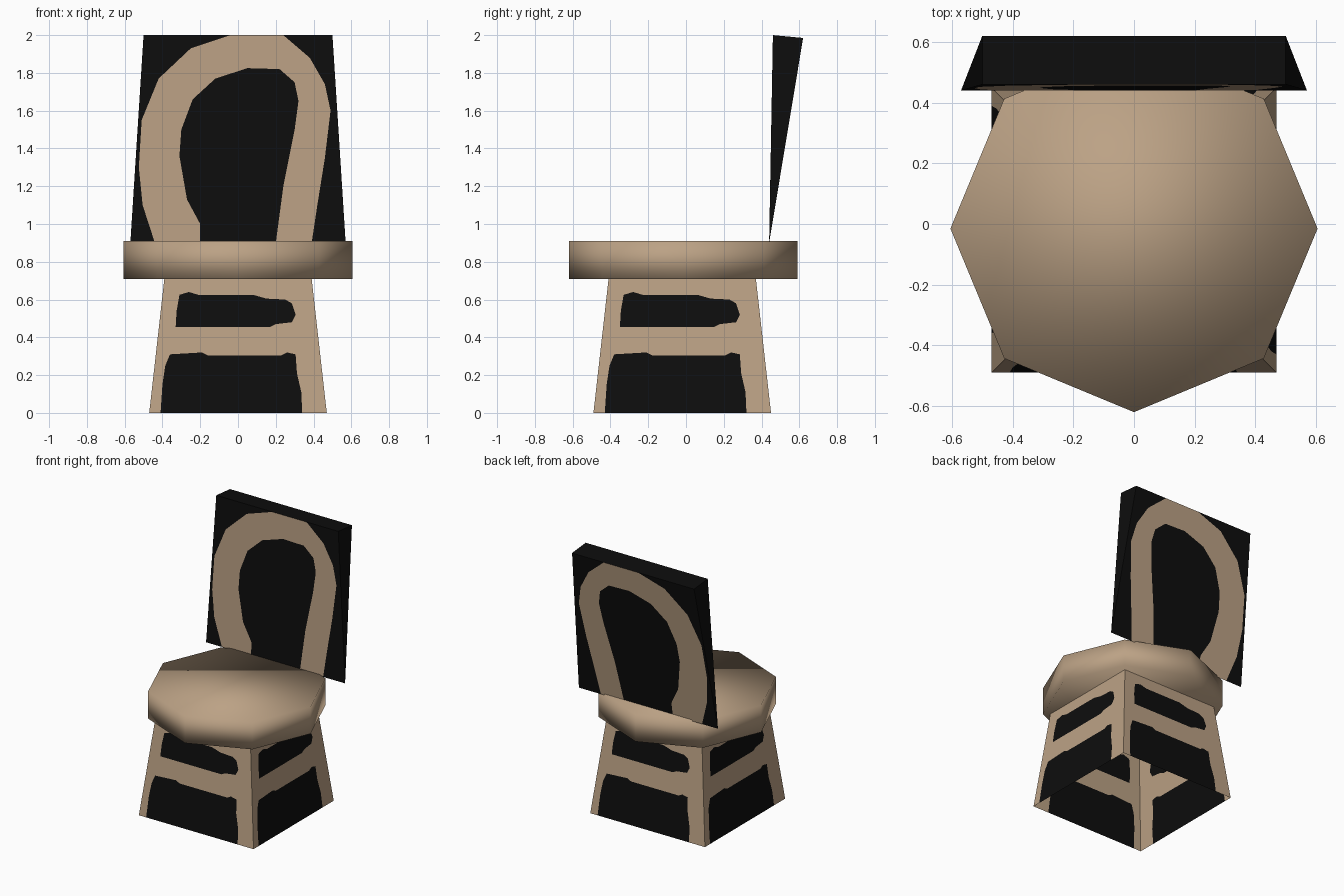
import bpy, bmesh, math
from mathutils import Vector
from mathutils.geometry import delaunay_2d_cdt

if "Cube" in bpy.data.objects:
    bpy.data.objects.remove(bpy.data.objects["Cube"])


def material(name, rgb):
    m = bpy.data.materials.new(name)
    m.diffuse_color = (*rgb, 1.0)
    m.use_nodes = True
    m.node_tree.nodes["Principled BSDF"].inputs["Base Color"].default_value = m.diffuse_color
    return m


TAN = material("tan wood", (0.50, 0.36, 0.235))
BLACK = material("black", (0.004, 0.004, 0.004))


def finish(name, bm, mats, smooth=False):
    me = bpy.data.meshes.new(name)
    for f in bm.faces:
        f.smooth = smooth
    bm.to_mesh(me)
    bm.free()
    for m in mats:
        me.materials.append(m)
    ob = bpy.data.objects.new(name, me)
    bpy.context.collection.objects.link(ob)
    return ob


def cut_panel(bm, outline, shapes, place, base_mat, shape_mat, flip=False):
    """Flat panel with shapes cut into it; place maps 2D (u, v) to 3D."""
    pts, faces = [], []
    for loop in [outline] + shapes:
        faces.append(list(range(len(pts), len(pts) + len(loop))))
        pts += [Vector(p) for p in loop]
    vs, _, fs, _, _, origin = delaunay_2d_cdt(pts, [], faces, 1, 1e-5)
    verts = [bm.verts.new(place(v.x, v.y)) for v in vs]
    for f, src in zip(fs, origin):
        ids = reversed(f) if flip else f
        face = bm.faces.new([verts[i] for i in ids])
        face.material_index = shape_mat if any(s > 0 for s in src) else base_mat


# Base: four sloping walls with dark openings between legs and rails
H = 0.71
wall = [(-.47, 0), (.47, 0), (.39, H), (-.39, H)]
lower_gap = [(-.41, 0), (.34, 0), (.335, .11), (.312, .21), (.305, .31), (.26, .32),
             (.23, .305), (-.16, .305), (-.19, .32), (-.36, .31), (-.385, .25), (-.40, .15)]
upper_gap = [(-.33, .455), (.17, .455), (.2, .47), (.285, .48), (.305, .52), (.285, .58),
             (.25, .60), (.15, .605), (.08, .625), (-.21, .625), (-.26, .64),
             (-.31, .625), (-.325, .54)]
bm = bmesh.new()
for k in range(4):
    a = k * math.pi / 2
    along = Vector((math.cos(a), math.sin(a), 0))
    out = Vector((math.sin(a), -math.cos(a), 0))

    def place(u, v):
        return Vector((0, -.02, v)) + along * u + out * (.47 - .08 * v / H)

    cut_panel(bm, wall, [lower_gap, upper_gap], place, 0, 1)
bmesh.ops.remove_doubles(bm, verts=bm.verts, dist=1e-4)
finish("leg_base", bm, [TAN, BLACK])

# Seat: smooth-shaded octagonal cushion
bm = bmesh.new()
bmesh.ops.create_cone(bm, cap_ends=True, segments=8, radius1=.605, radius2=.605, depth=.20)
bmesh.ops.translate(bm, verts=bm.verts, vec=(0, -.015, .81))
finish("seat", bm, [TAN], smooth=True)

# Backrest: wedge with a bent wooden hoop on front and back
Z0, Z1 = 0.90, 2.0
board = [(-.57, Z0), (.57, Z0), (.50, Z1), (-.50, Z1)]
hoop = [(-.44, Z0), (-.505, 1.1), (-.525, 1.3), (-.51, 1.55), (-.42, 1.77), (-.25, 1.93),
        (-.04, Z1), (.24, Z1), (.38, 1.88), (.46, 1.74), (.49, 1.6), (.46, 1.35),
        (.42, 1.1), (.39, Z0),
        (.20, Z0), (.24, 1.2), (.30, 1.5), (.32, 1.65), (.30, 1.75), (.22, 1.82),
        (.05, 1.825), (-.12, 1.77), (-.24, 1.66), (-.30, 1.5), (-.31, 1.36),
        (-.27, 1.13), (-.20, 1.0), (-.20, Z0)]
hoop.reverse()


def front(u, v):
    return Vector((u, .44 + .02 * (v - Z0) / (Z1 - Z0), v))


def back(u, v):
    t = (v - Z0) / (Z1 - Z0)
    return Vector((u, .44 + .18 * t, Z0 + 1.085 * t))


bm = bmesh.new()
cut_panel(bm, board, [hoop], front, 1, 0)
cut_panel(bm, board, [hoop], back, 1, 0, flip=True)
# black top and sides of the wedge
rims = [[front(-.5, Z1), front(.5, Z1), back(.5, Z1), back(-.5, Z1)],
        [front(.57, Z0), back(.5, Z1), front(.5, Z1)],
        [front(-.57, Z0), front(-.5, Z1), back(-.5, Z1)]]
for rim in rims:
    bm.faces.new([bm.verts.new(p) for p in rim]).material_index = 1
finish("backrest", bm, [TAN, BLACK])
